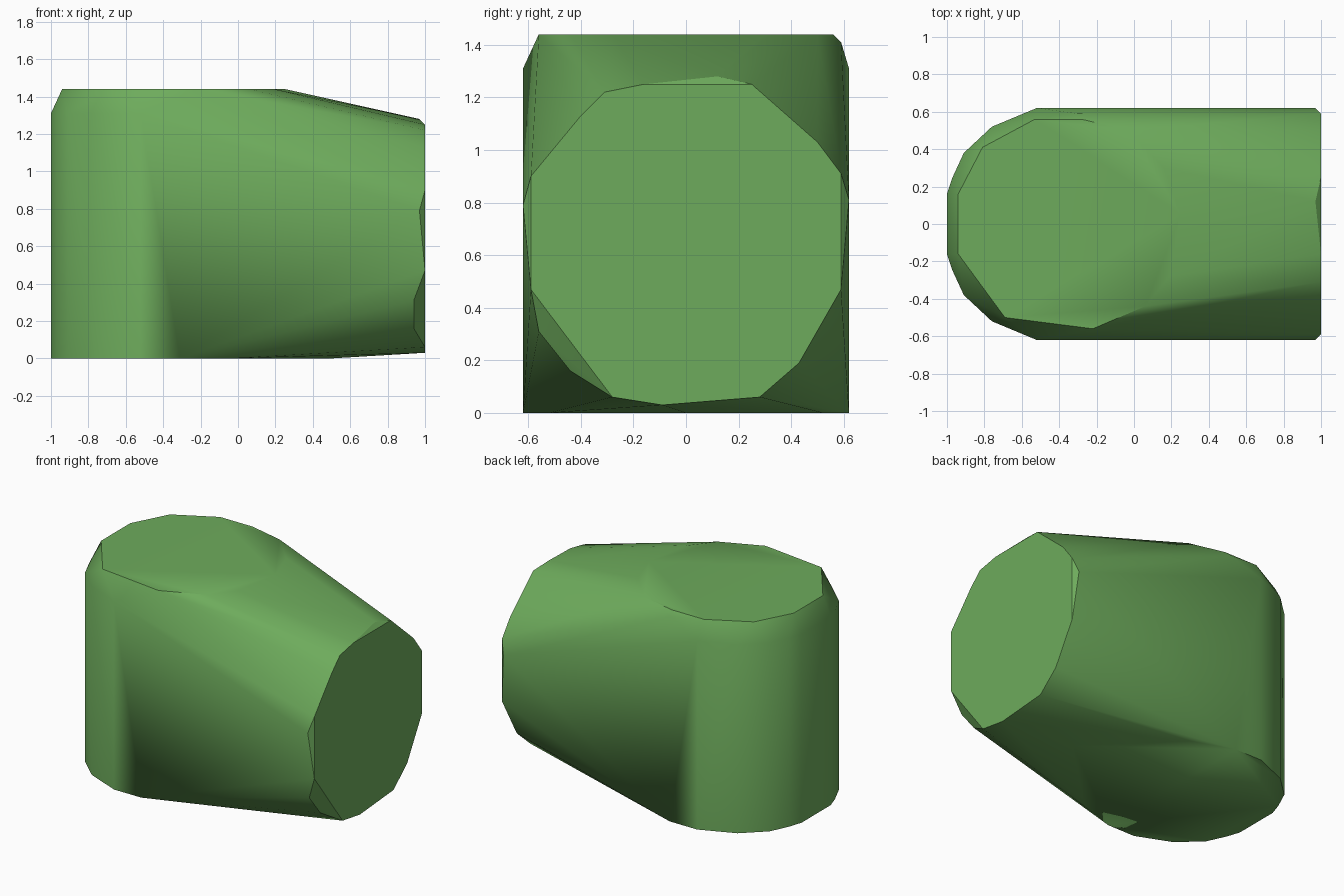
import bpy
import bmesh
import math

default_cube = bpy.data.objects.get("Cube")
if default_cube:
    bpy.data.objects.remove(default_cube, do_unlink=True)


def make_material(name, colour):
    material = bpy.data.materials.new(name)
    material.use_nodes = True
    material.diffuse_color = colour
    shader = material.node_tree.nodes["Principled BSDF"]
    shader.inputs["Base Color"].default_value = colour
    shader.inputs["Roughness"].default_value = 0.8
    return material


def mirrored(half_outline):
    """Repeat an outline on both sides of the y = 0 plane."""
    return [(x, side * y) for x, y in half_outline for side in (-1, 1)]


def level(outline, height):
    """Place a flat outline at a given height."""
    return [(x, y, height) for x, y in outline]


def end_ring(outline, x):
    """Place a (y, z) outline on the upright end at a given x."""
    return [(x, y, z) for y, z in outline]


def hull_object(name, points, material):
    """Wrap the guide outlines in one tight faceted skin."""
    bm = bmesh.new()
    for point in points:
        bm.verts.new(point)
    result = bmesh.ops.convex_hull(bm, input=bm.verts)
    unused = result["geom_interior"] + result["geom_unused"]
    loose = {item for item in unused if isinstance(item, bmesh.types.BMVert)}
    bmesh.ops.delete(bm, geom=list(loose), context="VERTS")
    bmesh.ops.dissolve_limit(bm, angle_limit=math.radians(0.2),
                             verts=bm.verts, edges=bm.edges)
    bmesh.ops.recalc_face_normals(bm, faces=bm.faces)
    mesh = bpy.data.meshes.new(name)
    bm.to_mesh(mesh)
    bm.free()
    mesh.materials.append(material)
    body = bpy.data.objects.new(name, mesh)
    bpy.context.collection.objects.link(body)
    return body


# Upright rounded wall
wall = mirrored([(-1, .16), (-.97, .25), (-.91, .38), (-.76, .52), (-.52, .62)])
wall_top = level(wall, 1.31)

# Flat base, drawn out towards the end disc
base = level(wall + mirrored([(-.31, .62), (-.03, .52), (.16, .31), (.5, 0)]), 0)

# Flat top inside a narrow bevel
top = level([(-.94, -.16), (-.94, .16), (-.81, .41), (-.53, .56), (-.28, .56),
             (-.03, .5), (.16, .3), (.25, .05), (.19, -.28), (.06, -.44),
             (-.22, -.56), (-.69, -.5)], 1.44)
rear_bevel = level([(-.3, .59)], 1.41)

# Round end disc, with a shallow chamfer behind it
disc = end_ring([(-.59, .47), (-.59, .9), (-.4, 1.13), (-.31, 1.22), (-.16, 1.25),
                 (.25, 1.25), (.5, 1.03), (.59, .91), (.59, .47), (.43, .19),
                 (.28, .06), (-.09, .03), (-.28, .06)], 1)
chamfer = end_ring([(-.62, .79), (.62, .81), (.12, 1.28)], .97)
lower_chamfer = end_ring([(-.56, .31), (-.44, .16)], .94)

green = make_material("leaf green", (.155, .41, .107, 1))
body = hull_object("rounded_body",
                   wall_top + base + top + rear_bevel + disc + chamfer + lower_chamfer,
                   green)

# Smooth curved sides with crisp rims
bpy.ops.object.select_all(action="DESELECT")
body.select_set(True)
bpy.context.view_layer.objects.active = body
bpy.ops.object.shade_smooth_by_angle(angle=math.radians(30))
